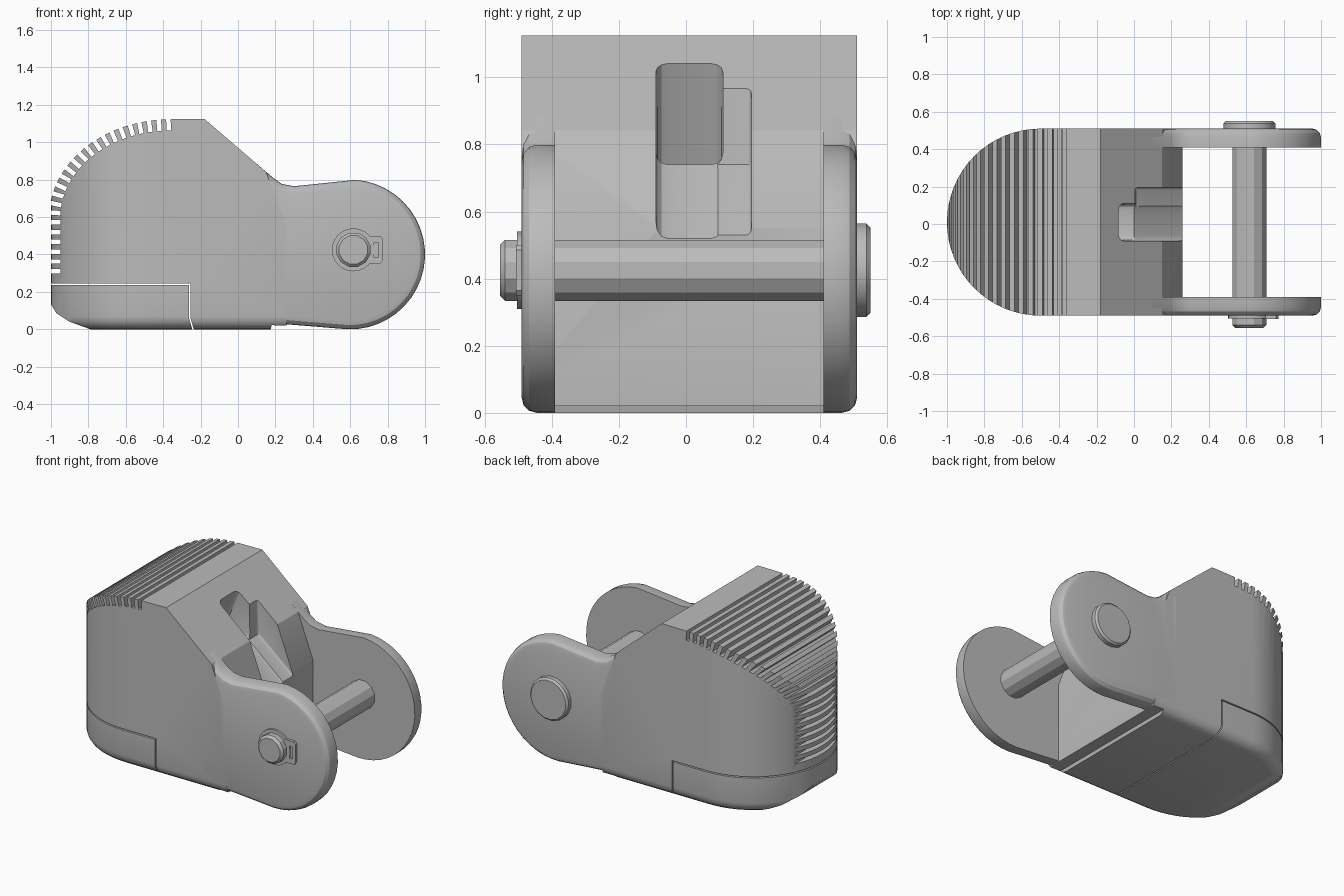
import bpy, bmesh, math
from mathutils import Vector

cube = bpy.data.objects.get("Cube")
if cube:
    bpy.data.objects.remove(cube, do_unlink=True)

grey = bpy.data.materials.new("mid_grey")
grey.use_nodes = True
colour = (0.5, 0.5, 0.5, 1)
grey.diffuse_color = colour
grey.node_tree.nodes["Principled BSDF"].inputs["Base Color"].default_value = colour


def prism(name, pts, axis, lo, hi, bevel=0, rule=None, segments=3):
    """Extrude an outline along y or z, rounding the edges picked by the rule."""
    place = (lambda a, b, d: (a, d, b)) if axis == "y" else (lambda a, b, d: (a, b, d))
    bm = bmesh.new()
    low = [bm.verts.new(place(a, b, lo)) for a, b in pts]
    high = [bm.verts.new(place(a, b, hi)) for a, b in pts]
    bm.faces.new(low)
    bm.faces.new(high[::-1])
    for i in range(len(pts)):
        j = (i + 1) % len(pts)
        bm.faces.new((low[i], high[i], high[j], low[j]))
    bmesh.ops.recalc_face_normals(bm, faces=bm.faces)
    if bevel:
        edges = [e for e in bm.edges if rule((e.verts[0].co + e.verts[1].co) / 2)]
        bmesh.ops.bevel(bm, geom=edges, offset=bevel, segments=segments,
                        profile=0.5, affect="EDGES", clamp_overlap=False)
        bmesh.ops.recalc_face_normals(bm, faces=bm.faces)
    mesh = bpy.data.meshes.new(name)
    bm.to_mesh(mesh)
    bm.free()
    mesh.materials.append(grey)
    obj = bpy.data.objects.new(name, mesh)
    bpy.context.collection.objects.link(obj)
    return obj


def cut(obj, tool, operation="DIFFERENCE"):
    mod = obj.modifiers.new("cut", "BOOLEAN")
    mod.operation, mod.object, mod.solver = operation, tool, "EXACT"
    bpy.context.view_layer.objects.active = obj
    bpy.ops.object.modifier_apply(modifier=mod.name)
    bpy.data.objects.remove(tool, do_unlink=True)


def arc(cx, cy, rx, ry, start, end, steps):
    angles = [math.radians(start + (end - start) * i / steps) for i in range(steps + 1)]
    return [(cx + rx * math.cos(a), cy + ry * math.sin(a)) for a in angles]


def ridges(path, count, gap, depth):
    """Cut evenly spaced square grooves into a path, by arc length."""
    path = [Vector(p) for p in path]
    total = sum((b - a).length for a, b in zip(path, path[1:]))

    def at(s):
        for a, b in zip(path, path[1:]):
            length = (b - a).length
            if s <= length:
                break
            s -= length
        d = (b - a).normalized()
        return a + d * s, Vector((-d.y, d.x))

    out = []
    pitch = total / count
    for i in range(count):
        s = i * pitch
        a, _ = at(s)
        b, _ = at(s + gap)
        _, n = at(s + gap / 2)
        out += [a, a + n * depth, b + n * depth, b, at(s + (gap + pitch) / 2)[0]]
    return [tuple(p) for p in out]


FRONT, BACK, MID = -0.49, 0.51, 0.01

# Body: rounded plan crossed with a ridged side profile
plan = arc(-0.5, MID, 0.5, 0.5, 90, 270, 32) + [(0.5, FRONT), (0.5, BACK)]
body = prism("body", plan, "z", 0, 1.5, 0.07, lambda p: p.z < 0.01, 4)
crown = arc(-0.36, 0.6, 0.65, 0.523, 90, 180, 24) + [(-1.01, 0.27)]
side = [(0.26, 0.02), (0.26, 0.55), (0.15, 0.842), (-0.18, 1.125)]
side += ridges(crown, 24, 0.024, 0.06)
side += [(-1.01, 0.15), (-0.97, 0.085), (-0.9, 0.04), (-0.76, -0.01),
         (-0.76, -0.1), (0.15, -0.1), (0.18, 0.022)]
cut(body, prism("profile_tool", side, "y", -0.8, 0.8), "INTERSECT")

# Latch slot and side channel sunk in the slope
slot = [(-0.02, 1.2), (-0.2, 0.74), (0.0, 0.74), (0.26, 0.52), (0.5, 0.52), (0.5, 1.2)]
cut(body, prism("slot_tool", slot, "y", -0.09, 0.11, 0.035,
                lambda p: abs(p.y - MID) > 0.09))
channel = [(0.0, 1.2), (0.01, 0.74), (0.06, 0.7), (0.26, 0.53), (0.5, 0.53), (0.5, 1.2)]
cut(body, prism("channel_tool", channel, "y", 0.05, 0.195, 0.015,
                lambda p: p.y > 0.19))

# Seam around the toe cap
seam = [(-1.1, 0.236), (-0.262, 0.236), (-0.262, 0.06), (-0.215, -0.1),
        (-0.207, -0.1), (-0.254, 0.06), (-0.254, 0.244), (-1.1, 0.244)]
cut(body, prism("seam_tool", seam, "y", -0.8, 0.8))

# Fork arms with rounded outer edges
arm = [(0.1, 0.08), (0.1, 0.885), (0.19, 0.808), (0.235, 0.777), (0.3, 0.765)]
arm += arc(0.6, 0.4, 0.4, 0.4, 86, -92, 22) + [(0.22, 0.03)]
parts = [body]
for name, lo, hi, outer in (("right_arm", FRONT, FRONT + 0.1, FRONT),
                            ("left_arm", BACK - 0.1, BACK, BACK)):
    parts.append(prism(name, arm, "y", lo, hi, 0.045,
                       lambda p: abs(p.y - outer) < 0.001 and p.x > 0.12))

# Cross pin with its two heads
PX, PZ = 0.617, 0.425


def disc(name, radius, lo, hi, sides, bevel=0, face=0):
    parts.append(prism(name, arc(PX, PZ, radius, radius, 15, 375 - 360 / sides, sides - 1),
                       "y", lo, hi, bevel, lambda p: abs(p.y - face) < 0.001, 1))


disc("pin", 0.094, -0.45, 0.45, 12)
disc("pin_head", 0.14, 0.5, 0.55, 16, 0.012, 0.55)
disc("washer", 0.115, -0.504, -0.48, 24)
disc("bolt_head", 0.094, -0.555, -0.48, 12, 0.015, -0.555)

# Retaining tab beside the bolt
tab = prism("retaining_tab", [(0.69, 0.35), (0.76, 0.35), (0.772, 0.365),
                              (0.772, 0.485), (0.76, 0.5), (0.69, 0.5)], "y", -0.507, -0.48)
cut(tab, prism("tab_tool", [(0.728, 0.385), (0.75, 0.385), (0.75, 0.465), (0.728, 0.465)],
               "y", -0.6, -0.497))
parts.append(tab)

# Smooth rounded surfaces, keep hard edges
bpy.ops.object.select_all(action="DESELECT")
for obj in parts:
    obj.select_set(True)
bpy.context.view_layer.objects.active = body
bpy.ops.object.shade_smooth_by_angle(angle=math.radians(28))
